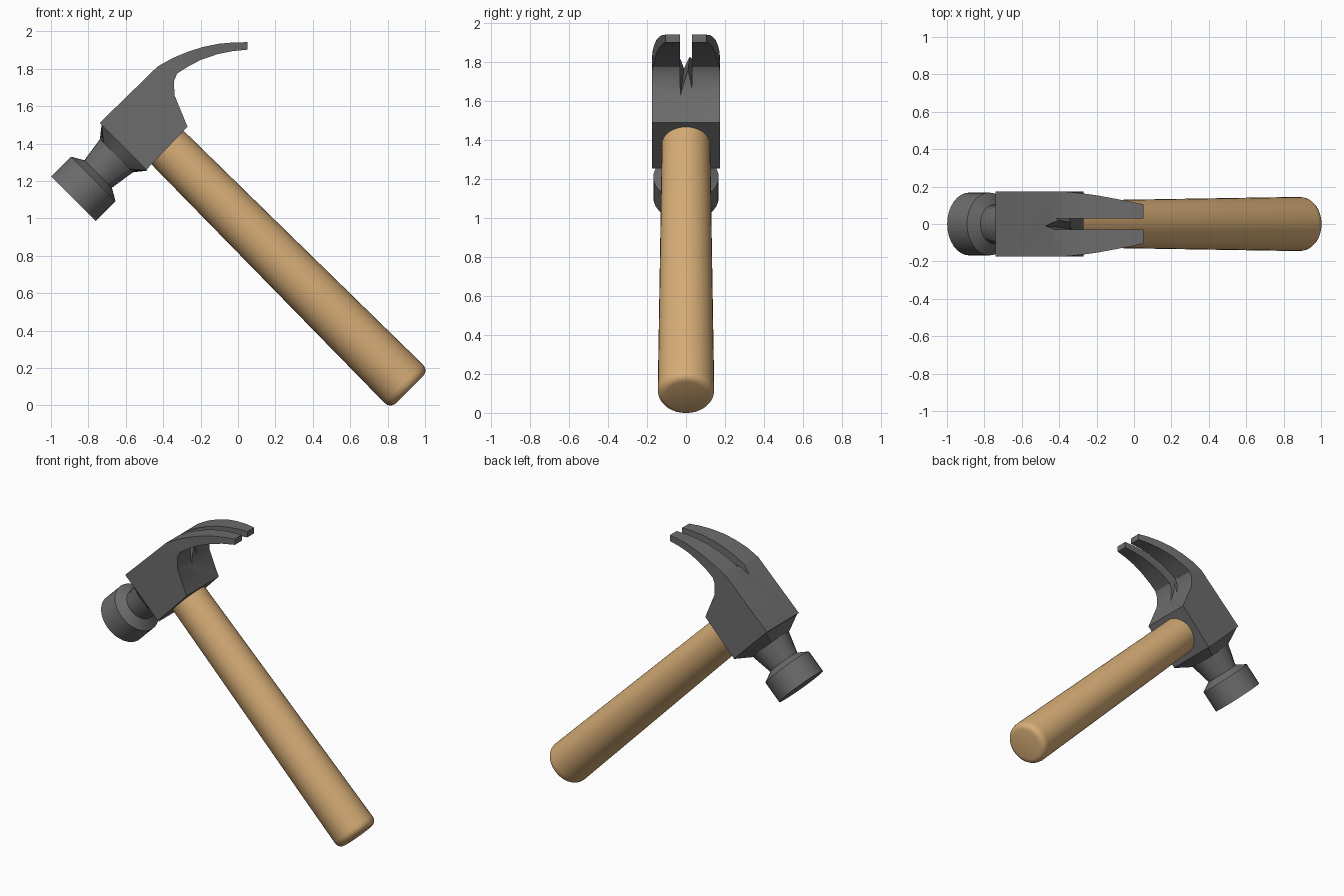
import bpy, bmesh, math
from mathutils import Vector

if "Cube" in bpy.data.objects:
    bpy.data.objects.remove(bpy.data.objects["Cube"])

R2 = math.sqrt(0.5)
UP = Vector((-R2, 0, R2))      # along the handle, towards the head
CLAW = Vector((R2, 0, R2))     # along the head, towards the claw
SIDE = Vector((0, 1, 0))


def material(name, rgb):
    m = bpy.data.materials.new(name)
    m.diffuse_color = (*rgb, 1)
    m.use_nodes = True
    m.node_tree.nodes["Principled BSDF"].inputs["Base Color"].default_value = m.diffuse_color
    return m


steel = material("dark steel", (0.15, 0.15, 0.15))
wood = material("light wood", (0.68, 0.42, 0.185))


def make(name, verts, faces, mat):
    bm = bmesh.new()
    vs = [bm.verts.new(v) for v in verts]
    for f in faces:
        bm.faces.new([vs[i] for i in f])
    bmesh.ops.recalc_face_normals(bm, faces=bm.faces)
    me = bpy.data.meshes.new(name)
    bm.to_mesh(me)
    bm.free()
    me.materials.append(mat)
    ob = bpy.data.objects.new(name, me)
    bpy.context.collection.objects.link(ob)
    return ob


def activate(ob):
    bpy.ops.object.select_all(action='DESELECT')
    ob.select_set(True)
    bpy.context.view_layer.objects.active = ob


def smooth(ob, deg=30):
    activate(ob)
    bpy.ops.object.shade_smooth_by_angle(angle=math.radians(deg))


def loft(name, origin, axis, across, rings, mat, n=32):
    """Rings of (distance, radius, squareness) along an axis, capped."""
    verts, faces = [], []
    for t, r, k in rings:
        for i in range(n):
            a = 2 * math.pi * i / n
            c, s = math.cos(a), math.sin(a)
            q = r * (1 - k + k / max(abs(c), abs(s)))
            verts.append(origin + axis * t + (across * c + SIDE * s) * q)
    for j in range(len(rings) - 1):
        for i in range(n):
            a, b = j * n + i, j * n + (i + 1) % n
            faces.append((a, b, b + n, a + n))
    faces.append(range(n))
    faces.append(range(len(verts) - n, len(verts)))
    return make(name, verts, faces, mat)


# Handle: tapered round bar with a rounded butt
handle = loft("handle", Vector((0.917, 0, 0.085)), UP, CLAW,
              [(0, 0.105, 0), (0.004, 0.122, 0), (0.013, 0.134, 0),
               (0.027, 0.142, 0), (0.047, 0.145, 0), (1.95, 0.123, 0)], wood)
smooth(handle, 40)

# Striking face, chamfer and neck flaring to the square head
striker = loft("striker", Vector((-0.88, 0, 1.105)), CLAW, UP,
               [(0, 0.168, 0), (0.15, 0.168, 0), (0.187, 0.104, 0),
                (0.325, 0.125, 0.25), (0.387, 0.174, 1)], steel)
smooth(striker, 25)

# Head: block profile plus claw, given as outer and inner points with half width
block = [(-0.74, 1.51), (-0.49, 1.26), (-0.27, 1.49), (-0.34, 1.66)]
claw = [(-0.43, 1.812, -0.342, 1.735, 0.175), (-0.35, 1.857, -0.325, 1.775, 0.172),
        (-0.27, 1.89, -0.27, 1.81, 0.163), (-0.19, 1.916, -0.20, 1.847, 0.152),
        (-0.10, 1.934, -0.11, 1.878, 0.135), (-0.02, 1.941, -0.03, 1.894, 0.12),
        (0.05, 1.942, 0.05, 1.902, 0.105)]
nc = len(claw)
prof = [(x, z, 0.175) for x, z in block]
prof += [(c[2], c[3], c[4]) for c in claw]
prof += [(c[0], c[1], c[4]) for c in reversed(claw)]
n = len(prof)
verts = [(x, -w, z) for x, z, w in prof] + [(x, w, z) for x, z, w in prof]
faces = [(i, (i + 1) % n, (i + 1) % n + n, i + n) for i in range(n)]
for o in (0, n):
    faces.append([o + i for i in (0, 1, 2, 3, 4, n - 1)])
    for i in range(nc - 1):
        faces.append([o + k for k in (4 + i, 5 + i, n - 2 - i, n - 1 - i)])
head = make("claw_head", verts, faces, steel)

# Nail slot: pointed wedge cut through the claw
h = 0.03
upper = [(-0.56, 0, 1.85), (-0.46, h, 1.895), (0.2, h, 2.1), (0.2, -h, 2.1), (-0.46, -h, 1.895)]
lower = [(-0.28, 0, 1.697), (-0.31, h, 1.613), (0.2, h, 1.6), (0.2, -h, 1.6), (-0.31, -h, 1.613)]
sides = [(i, (i + 1) % 5, (i + 1) % 5 + 5, i + 5) for i in range(5)]
caps = [(0, 1, 4), (1, 2, 3, 4), (5, 6, 9), (6, 7, 8, 9)]
cutter = make("slot_cutter", upper + lower, sides + caps, steel)
cutter.hide_render = True
mod = head.modifiers.new("slot", 'BOOLEAN')
mod.operation = 'DIFFERENCE'
mod.solver = 'EXACT'
mod.object = cutter
activate(head)
bpy.ops.object.modifier_apply(modifier=mod.name)
bpy.data.objects.remove(cutter)
smooth(head, 32)
